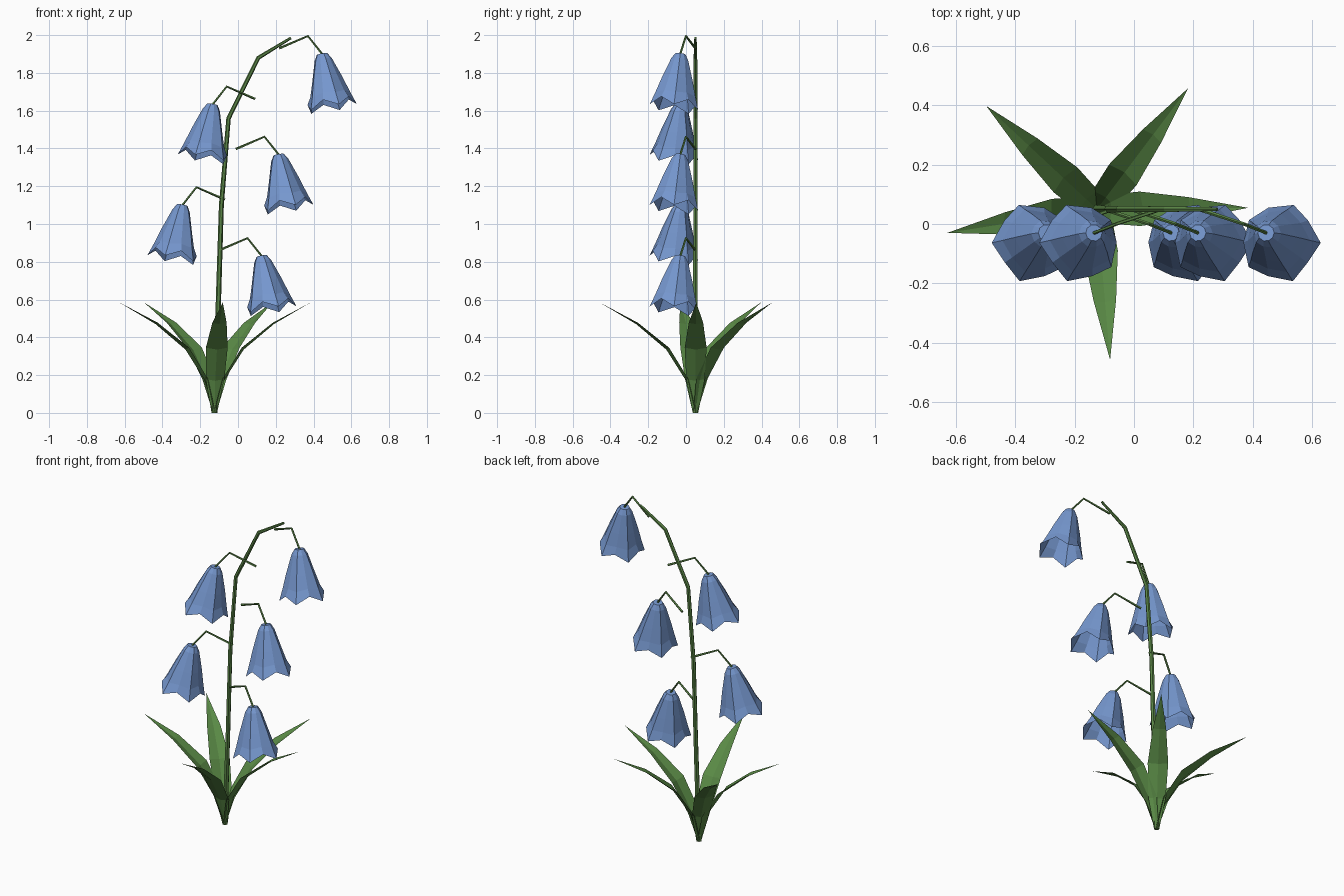
import bpy, bmesh
from math import sin, cos, pi, radians
from mathutils import Vector

if "Cube" in bpy.data.objects:
    bpy.data.objects.remove(bpy.data.objects["Cube"])


def material(name, color):
    m = bpy.data.materials.new(name)
    m.diffuse_color = (*color, 1)
    m.use_nodes = True
    m.node_tree.nodes["Principled BSDF"].inputs["Base Color"].default_value = m.diffuse_color
    return m


STEM = material("stem_green", (0.10, 0.23, 0.06))
LEAF = material("leaf_green", (0.10, 0.25, 0.06))
BLUE = material("petal_blue", (0.18, 0.31, 0.62))


def mesh_object(name, bm, mat):
    bmesh.ops.recalc_face_normals(bm, faces=bm.faces)
    me = bpy.data.meshes.new(name)
    bm.to_mesh(me)
    bm.free()
    me.materials.append(mat)
    ob = bpy.data.objects.new(name, me)
    bpy.context.collection.objects.link(ob)
    return ob


def tube(name, path, radii, sides=6):
    """Faceted tapering tube along a path lying roughly in the xz plane."""
    bm = bmesh.new()
    pts = [Vector(p) for p in path]
    rings = []
    for i, p in enumerate(pts):
        t = Vector()
        if i > 0:
            t += (p - pts[i - 1]).normalized()
        if i < len(pts) - 1:
            t += (pts[i + 1] - p).normalized()
        t.normalize()
        u = t.cross(Vector((0, 1, 0))).normalized()
        v = t.cross(u)
        rings.append([bm.verts.new(p + radii[i] * (u * cos(2 * pi * k / sides)
                      + v * sin(2 * pi * k / sides))) for k in range(sides)])
    for a, b in zip(rings, rings[1:]):
        for k in range(sides):
            n = (k + 1) % sides
            bm.faces.new((a[k], a[n], b[n], b[k]))
    bm.faces.new(rings[0])
    bm.faces.new(rings[-1])
    return mesh_object(name, bm, STEM)


def bell(name, top, side):
    """Open ten-sided bell with five pointed lobes, tilted outwards and forwards."""
    # depth and radius on the lobe ridges, then on the grooves between them
    profile = [(0.0, 0.028, 0.0, 0.028), (0.03, 0.047, 0.03, 0.045),
               (0.14, 0.086, 0.14, 0.077), (0.225, 0.112, 0.215, 0.100),
               (0.295, 0.136, 0.255, 0.122)]
    bm = bmesh.new()
    rings = []
    for d0, r0, d1, r1 in profile:
        ring = []
        for k in range(10):
            d, r = (d0, r0) if k % 2 == 0 else (d1, r1)
            a = 2 * pi * k / 10
            ring.append(bm.verts.new((side * r * cos(a), r * sin(a), -d)))
        rings.append(ring)
    bm.faces.new(rings[0])
    for a, b in zip(rings, rings[1:]):
        for k in range(10):
            n = (k + 1) % 10
            bm.faces.new((a[k], a[n], b[n], b[k]))
    ob = mesh_object(name, bm, BLUE)
    axis = Vector((side * 0.175, -0.12, -1))
    ob.rotation_mode = 'QUATERNION'
    ob.rotation_quaternion = Vector((0, 0, -1)).rotation_difference(axis)
    ob.location = top


def leaf(name, angle):
    """Arching blade with a folded midrib."""
    rows = [(0.0, 0.0, 0.015), (0.05, 0.17, 0.049), (0.155, 0.335, 0.058),
            (0.315, 0.47, 0.038)]
    bm = bmesh.new()
    grid = []
    for r, z, w in rows:
        fold = 0.25 * w
        grid.append([bm.verts.new((r - fold * 0.7, w, z + fold * 0.7)),
                     bm.verts.new((r, 0, z)),
                     bm.verts.new((r - fold * 0.7, -w, z + fold * 0.7))])
    for a, b in zip(grid, grid[1:]):
        for k in range(2):
            bm.faces.new((a[k], a[k + 1], b[k + 1], b[k]))
    tip = bm.verts.new((0.51, 0, 0.585))
    for k in range(2):
        bm.faces.new((grid[-1][k], grid[-1][k + 1], tip))
    ob = mesh_object(name, bm, LEAF)
    ob.location = (-0.125, 0.05, 0)
    ob.rotation_euler.z = radians(angle)


# Main stem
tube("stem", [(-0.125, 0.05, 0), (-0.105, 0.05, 0.55), (-0.088, 0.05, 1.1),
              (-0.05, 0.05, 1.56), (0.108, 0.05, 1.88), (0.28, 0.05, 1.985)],
     [0.016, 0.014, 0.013, 0.012, 0.011, 0.007])

# Flower stalks and bells, alternating right and left
for i, (x, z, s) in enumerate([(-0.10, 0.86, 1), (-0.07, 1.13, -1), (-0.01, 1.397, 1),
                               (0.09, 1.663, -1), (0.22, 1.93, 1)], 1):
    end = (x + s * 0.225, -0.03, z - 0.03)
    tube(f"flower_stalk_{i}", [(x, 0.05, z), (x + s * 0.15, 0.0, z + 0.065), end],
         [0.007, 0.006, 0.006], 5)
    bell(f"bell_flower_{i}", end, s)

# Basal leaves
for i, a in enumerate((0.5, 53, 137, 189, 275), 1):
    leaf(f"leaf_{i}", a)
